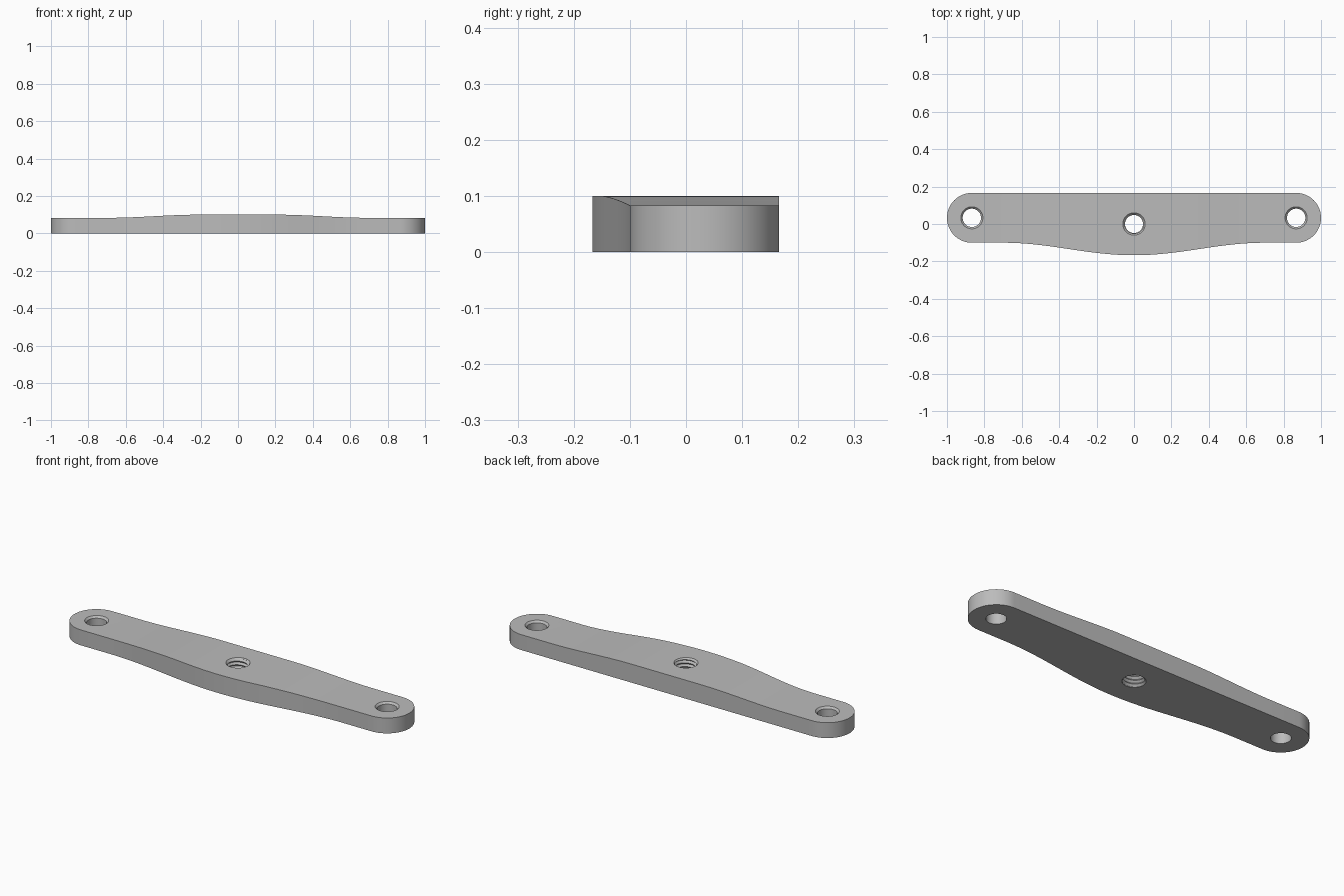
import bpy, bmesh
from math import sin, cos, pi, tau, sqrt

cube = bpy.data.objects.get("Cube")
if cube:
    bpy.data.objects.remove(cube, do_unlink=True)

END_X, END_Y, END_R = 0.867, 0.033, 0.133
THIN, THICK = 0.083, 0.1
BULGE = 0.067


def make_object(name, bm):
    bmesh.ops.remove_doubles(bm, verts=bm.verts, dist=1e-5)
    bmesh.ops.recalc_face_normals(bm, faces=bm.faces)
    mesh = bpy.data.meshes.new(name)
    bm.to_mesh(mesh)
    bm.free()
    obj = bpy.data.objects.new(name, mesh)
    bpy.context.collection.objects.link(obj)
    return obj


def ease(x, start, stop):
    """1 before start, 0 after stop, cosine blend between."""
    t = min(max((abs(x) - start) / (stop - start), 0), 1)
    return 0.5 + 0.5 * cos(pi * t)


def section(x):
    """Four corners of the bar's cross-section at x."""
    half = END_R
    if abs(x) > END_X:
        half = sqrt(max(END_R ** 2 - (abs(x) - END_X) ** 2, 0))
    front = END_Y - half - BULGE * ease(x, 0, 0.7)
    back = END_Y + half
    top = THIN + (THICK - THIN) * ease(x, 0.2, 0.7)
    return [(x, front, 0), (x, back, 0), (x, back, top), (x, front, top)]


def build_bar():
    cap = [END_X + END_R * sin(pi / 2 * i / 16) for i in range(16, 0, -1)]
    middle = [END_X] + [0.7 - 0.7 * i / 28 for i in range(28)]
    right = cap + middle
    stations = [-x for x in right] + [0] + right[::-1]
    bm = bmesh.new()
    rows = [[bm.verts.new(p) for p in section(x)] for x in stations]
    for a, b in zip(rows, rows[1:]):
        for k in range(4):
            m = (k + 1) % 4
            bm.faces.new((a[k], a[m], b[m], b[k]))
    return make_object("crossbar", bm)


def lathe(name, profile, x=0, y=0, n=48):
    """Closed solid of revolution from (radius, height) pairs."""
    bm = bmesh.new()
    rings = [[bm.verts.new((x + r * cos(tau * i / n), y + r * sin(tau * i / n), z))
              for i in range(n)] for r, z in profile]
    for a, b in zip(rings, rings[1:]):
        for i in range(n):
            j = (i + 1) % n
            bm.faces.new((a[i], a[j], b[j], b[i]))
    bm.faces.new(rings[0])
    bm.faces.new(rings[-1])
    return make_object(name, bm)


def thread_cutter(minor, major, pitch, start, turns, n=48):
    """Solid screw: one long helix alternating crest and root."""
    bm = bmesh.new()

    def helix(radius, offset):
        return [bm.verts.new((radius * cos(tau * i / n), radius * sin(tau * i / n),
                              start + pitch * (i / n + offset)))
                for i in range(turns * n + 1)]

    crest, root = helix(major, 0), helix(minor, 0.5)
    last = turns * n
    for i in range(last):
        bm.faces.new((crest[i], crest[i + 1], root[i + 1], root[i]))
        if i + n < last:
            bm.faces.new((root[i], root[i + 1], crest[i + n + 1], crest[i + n]))
    # Close both ends with fans to the axis
    low = bm.verts.new((0, 0, start))
    high = bm.verts.new((0, 0, start + pitch * (turns + 0.5)))
    bottom = crest[:n + 1] + [root[0]]
    top = root[last - n:] + [crest[last]]
    for loop, tip in ((bottom, low), (top, high)):
        for a, b in zip(loop, loop[1:] + loop[:1]):
            bm.faces.new((a, b, tip))
    return make_object("thread_cutter", bm)


bar = build_bar()

# Hole cutters: chamfered end holes, threaded centre hole
cutters = [lathe("end_hole_cutter",
                 [(0.049, -0.03), (0.049, THIN - 0.01), (0.069, THIN + 0.01)],
                 side * END_X, END_Y) for side in (-1, 1)]
cutters.append(thread_cutter(0.048, 0.057, 0.02, -0.05, 10))
cutters.append(lathe("top_chamfer_cutter", [(0.045, THICK - 0.015), (0.07, THICK + 0.01)]))
cutters.append(lathe("bottom_chamfer_cutter", [(0.067, -0.01), (0.045, 0.012)]))

bpy.ops.object.select_all(action='DESELECT')
bar.select_set(True)
bpy.context.view_layer.objects.active = bar
for cutter in cutters:
    cutter.hide_render = True
    mod = bar.modifiers.new("cut", 'BOOLEAN')
    mod.operation = 'DIFFERENCE'
    mod.solver = 'EXACT'
    mod.object = cutter
    bpy.ops.object.modifier_apply(modifier=mod.name)
    bpy.data.objects.remove(cutter, do_unlink=True)

# Plain grey finish
grey = bpy.data.materials.new("grey_metal")
grey.use_nodes = True
colour = (0.5, 0.5, 0.5, 1)
grey.diffuse_color = colour
grey.node_tree.nodes["Principled BSDF"].inputs["Base Color"].default_value = colour
bar.data.materials.clear()
bar.data.materials.append(grey)
bpy.ops.object.shade_smooth_by_angle(angle=pi / 6)
